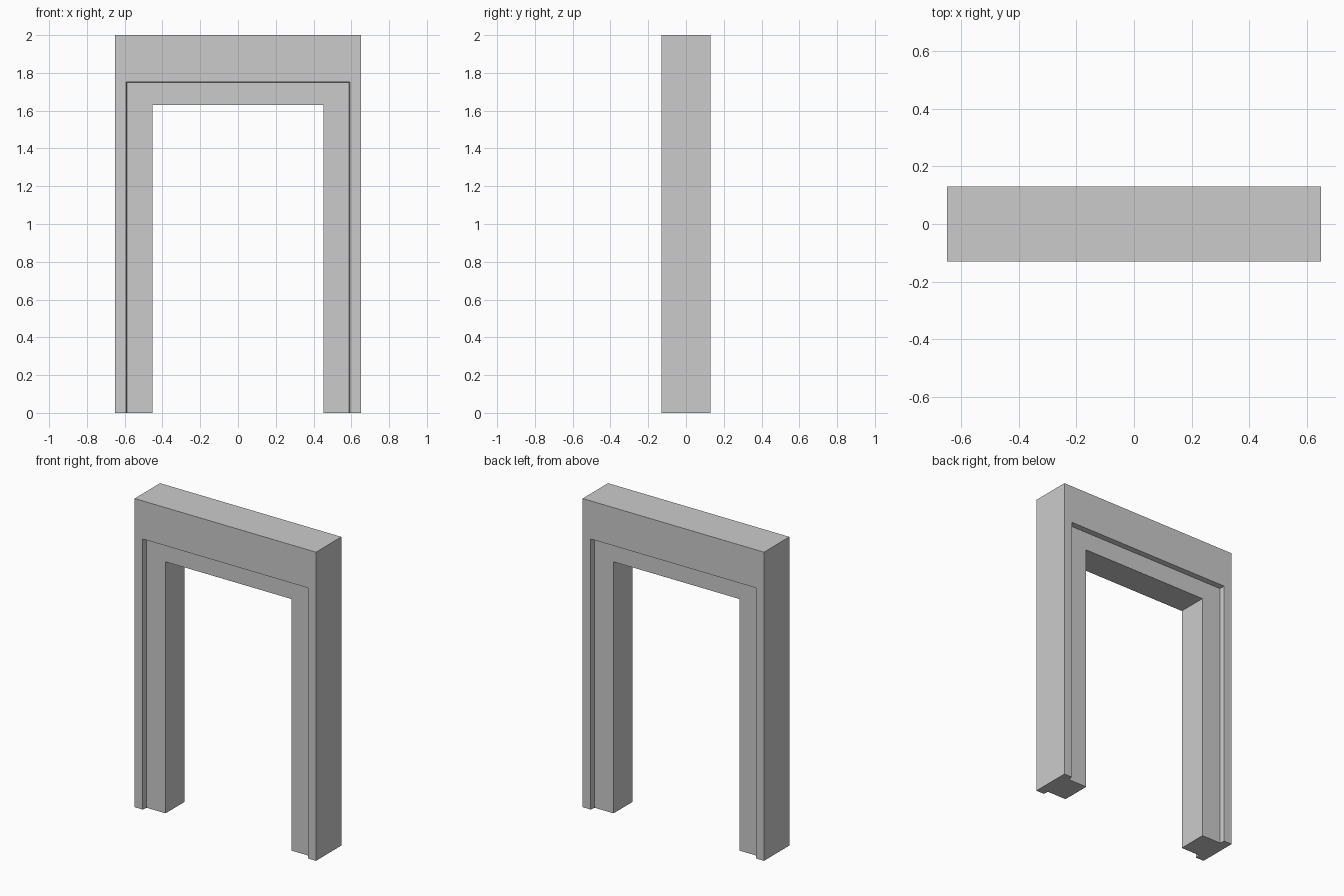
import bpy, bmesh

if "Cube" in bpy.data.objects:
    bpy.data.objects.remove(bpy.data.objects["Cube"])

# Cross-section of the frame: (half width, top height, y), front half
front = [(0.65, 2.0, -0.13), (0.592, 1.753, -0.13),
         (0.588, 1.749, -0.096), (0.452, 1.63, -0.096)]
# Mirror to the back to close the section
section = front + [(w, t, -y) for w, t, y in reversed(front)]

# Sweep the section up one jamb, across the head and down the other
bm = bmesh.new()
rings = []
for side, up in ((-1, 0), (-1, 1), (1, 1), (1, 0)):
    rings.append([bm.verts.new((side * w, y, up * t)) for w, t, y in section])

n = len(section)
for a, b in zip(rings, rings[1:]):
    for i in range(n):
        j = (i + 1) % n
        bm.faces.new((a[i], a[j], b[j], b[i]))

# Feet of the jambs
bm.faces.new(rings[0])
bm.faces.new(rings[-1])
bmesh.ops.recalc_face_normals(bm, faces=bm.faces)

mesh = bpy.data.meshes.new("door_frame")
bm.to_mesh(mesh)
bm.free()
frame = bpy.data.objects.new("door_frame", mesh)
bpy.context.collection.objects.link(frame)
